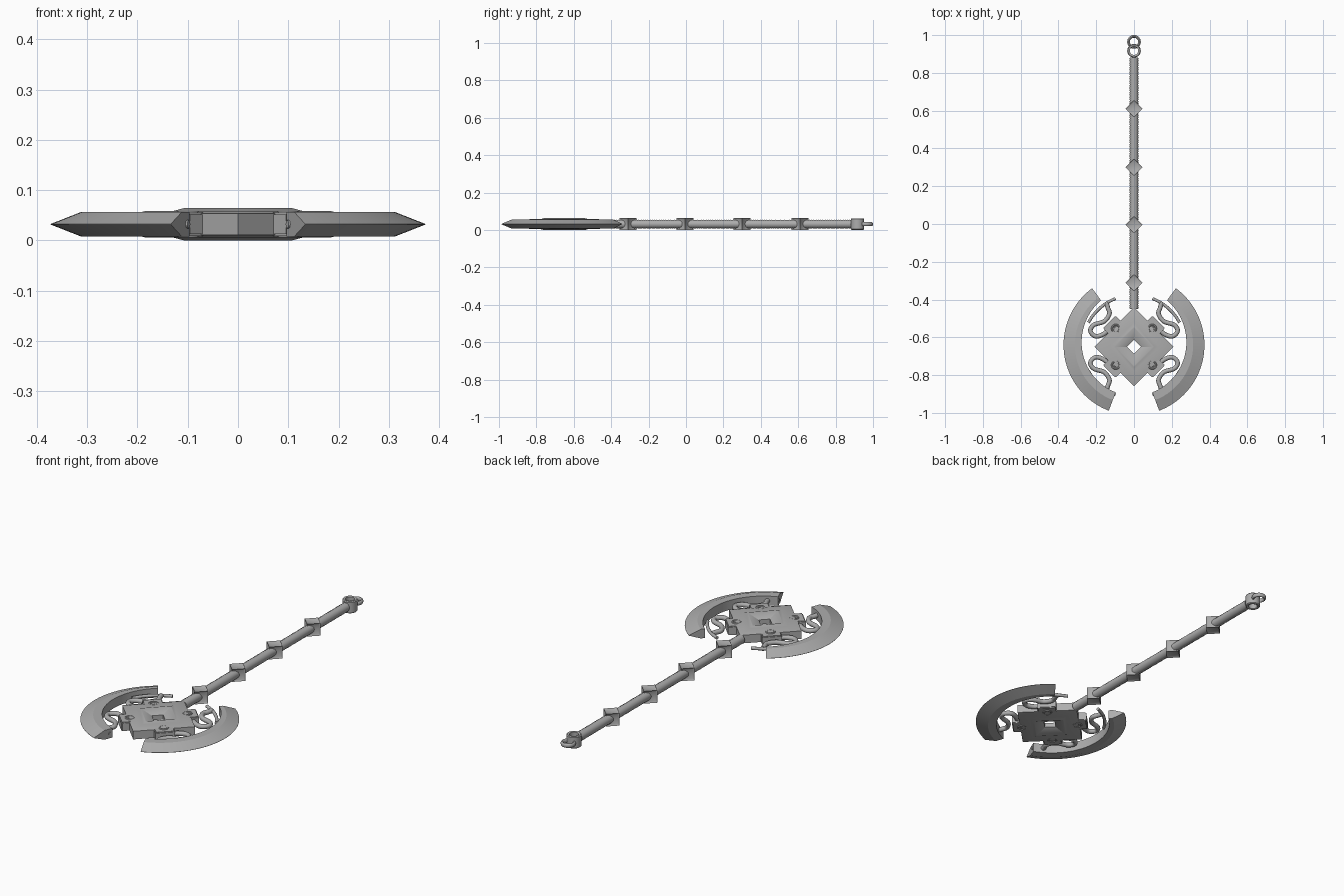
import bpy, bmesh, math
from mathutils import Vector, Matrix

if "Cube" in bpy.data.objects:
    bpy.data.objects.remove(bpy.data.objects["Cube"])

MID = 0.032                        # mid-plane height
HEAD = Vector((0, -0.65, MID))     # centre of the axe head

steel = bpy.data.materials.new("grey steel")
steel.use_nodes = True
steel.diffuse_color = (0.42, 0.42, 0.42, 1)
steel.node_tree.nodes["Principled BSDF"].inputs["Base Color"].default_value = (0.42, 0.42, 0.42, 1)


def finish(name, bm, loc=(0, 0, 0), rot=None, angle=35):
    bmesh.ops.recalc_face_normals(bm, faces=bm.faces)
    bm.transform(Matrix.Translation(loc) @ (rot or Matrix()))
    me = bpy.data.meshes.new(name)
    bm.to_mesh(me)
    bm.free()
    me.materials.append(steel)
    ob = bpy.data.objects.new(name, me)
    bpy.context.collection.objects.link(ob)
    bpy.ops.object.select_all(action='DESELECT')
    ob.select_set(True)
    bpy.context.view_layer.objects.active = ob
    bpy.ops.object.shade_smooth_by_angle(angle=math.radians(angle))
    return ob


def loft(sections, loop=False):
    """Skin closed cross-sections; cap the ends unless looped."""
    bm = bmesh.new()
    rows = [[bm.verts.new(p) for p in s] for s in sections]
    pairs = list(zip(rows, rows[1:])) + ([(rows[-1], rows[0])] if loop else [])
    for a, b in pairs:
        for i in range(len(a)):
            j = (i + 1) % len(a)
            bm.faces.new((a[i], a[j], b[j], b[i]))
    if not loop:
        bm.faces.new(rows[0])
        bm.faces.new(rows[-1])
    return bm


def lathe(profile, sides):
    """Turn a closed (radius, z) profile about z."""
    turns = [math.tau * i / sides for i in range(sides)]
    return loft([[(r * math.cos(t), r * math.sin(t), z) for r, z in profile] for t in turns], True)


def both_faces(half):
    """Complete a half profile by reflecting it in the mid-plane."""
    return half + [(r, -z) for r, z in reversed(half)]


def box(size):
    bm = bmesh.new()
    bmesh.ops.create_cube(bm, size=1)
    bmesh.ops.scale(bm, vec=size, verts=bm.verts)
    return bm


def tube(path, radius, sides=12):
    """Sweep a round section along a flat path."""
    out = []
    for i, p in enumerate(path):
        d = (path[min(i + 1, len(path) - 1)] - path[max(i - 1, 0)]).normalized()
        side = Vector((-d.y, d.x, 0))
        out.append([p + radius * (side * math.cos(a) + Vector((0, 0, 1)) * math.sin(a))
                    for a in (math.tau * k / sides for k in range(sides))])
    return loft(out)


def smooth_path(pts, steps=6):
    """Catmull-Rom interpolation through flat points."""
    pts = [Vector((x, y, 0)) for x, y in pts]
    pts = [2 * pts[0] - pts[1]] + pts + [2 * pts[-1] - pts[-2]]
    out = []
    for a, b, c, d in zip(pts, pts[1:], pts[2:], pts[3:]):
        for k in range(steps):
            t = k / steps
            out.append(0.5 * (2 * b + (c - a) * t + (2 * a - 5 * b + 4 * c - d) * t * t
                              + (3 * b - a - 3 * c + d) * t ** 3))
    return out + [pts[-2]]


# Head plate: a diamond with a raised frame and a pierced, sloping pit
plate = both_faces([(0.038, 0.012), (0.1, 0.032), (0.108, 0.032), (0.13, 0.026),
                    (0.185, 0.026), (0.208, 0.021)])
finish("head_plate", lathe(plate, 4), HEAD, angle=25)

# Edge tabs and studs on the four sides of the diamond
stud = both_faces([(0.008, 0.024), (0.012, 0.021), (0.017, 0.0265), (0.022, 0.0265), (0.026, 0.02)])
for i in range(4):
    turn = Matrix.Rotation(math.radians(45 + 90 * i), 4, 'Z')
    bm = box((0.075, 0.094, 0.046))
    bmesh.ops.bevel(bm, geom=bm.edges[:], offset=0.004, segments=2, affect='EDGES')
    finish(f"head_tab_{i + 1}", bm, HEAD + turn @ Vector((0.148, 0, 0)), turn)
    finish(f"head_stud_{i + 1}", lathe(stud, 24), HEAD + turn @ Vector((0.137, 0, 0)))

# Crescent blades, scrolls and thin support arcs, mirrored left and right
scroll = [(0.146, 0.231), (0.138, 0.205), (0.13, 0.175), (0.157, 0.135), (0.212, 0.116),
          (0.231, 0.084), (0.205, 0.056), (0.167, 0.064), (0.135, 0.088)]
for side, sx in (("left", 1), ("right", -1)):
    sections = []
    for i in range(49):
        f = i / 48
        a = math.radians(-69 + 122.5 * f)
        inner = 0.269 + 0.025 * f * f
        outer = 0.373
        section = both_faces([(inner, 0.024), (0.313, 0.024), (outer, 0.0005)])
        sections.append([(sx * r * math.cos(a), 0.01 + r * math.sin(a), z) for r, z in section])
    finish(f"blade_{side}", loft(sections), HEAD, angle=20)

    for end, sy in (("rear", 1), ("front", -1)):
        path = [Vector((sx * p.x, sy * p.y, 0)) for p in smooth_path(scroll)]
        finish(f"scroll_{end}_{side}", tube(path, 0.012), HEAD)
        arc = [Vector((sx * 0.273 * math.cos(a), sy * 0.273 * math.sin(a), 0))
               for a in (math.radians(28 + 41 * k / 16) for k in range(17))]
        finish(f"support_arc_{end}_{side}", tube(arc, 0.008), HEAD)

# Shaft with fine wrapped ridges
along_y = Matrix.Rotation(math.radians(-90), 4, 'X')
rings = []
for i in range(223):
    r = 0.0235 if i % 2 else 0.022
    rings.append([(r * math.cos(t), r * math.sin(t), i * 0.006)
                  for t in (math.tau * k / 20 for k in range(20))])
finish("shaft", loft(rings), (0, -0.45, MID), along_y)

# Cube knots along the shaft with recessed faces
for i, y in enumerate((-0.31, -0.005, 0.3, 0.61)):
    bm = box((0.064, 0.064, 0.064))
    bmesh.ops.inset_individual(bm, faces=bm.faces[:], thickness=0.012, depth=-0.005)
    finish(f"shaft_knot_{i + 1}", bm, (0, y, MID), Matrix.Rotation(math.radians(45), 4, 'Z'))

# End socket and hanging ring
socket = both_faces([(0.022, 0.029), (0.025, 0.031), (0.032, 0.031), (0.036, 0.027)])
finish("end_socket", lathe(socket, 32), (0, 0.917, MID))
hoop = [(0.029 + 0.007 * math.cos(t), 0.011 * math.sin(t))
        for t in (math.tau * k / 12 for k in range(12))]
finish("hanging_ring", lathe(hoop, 32), (0, 0.964, MID))
